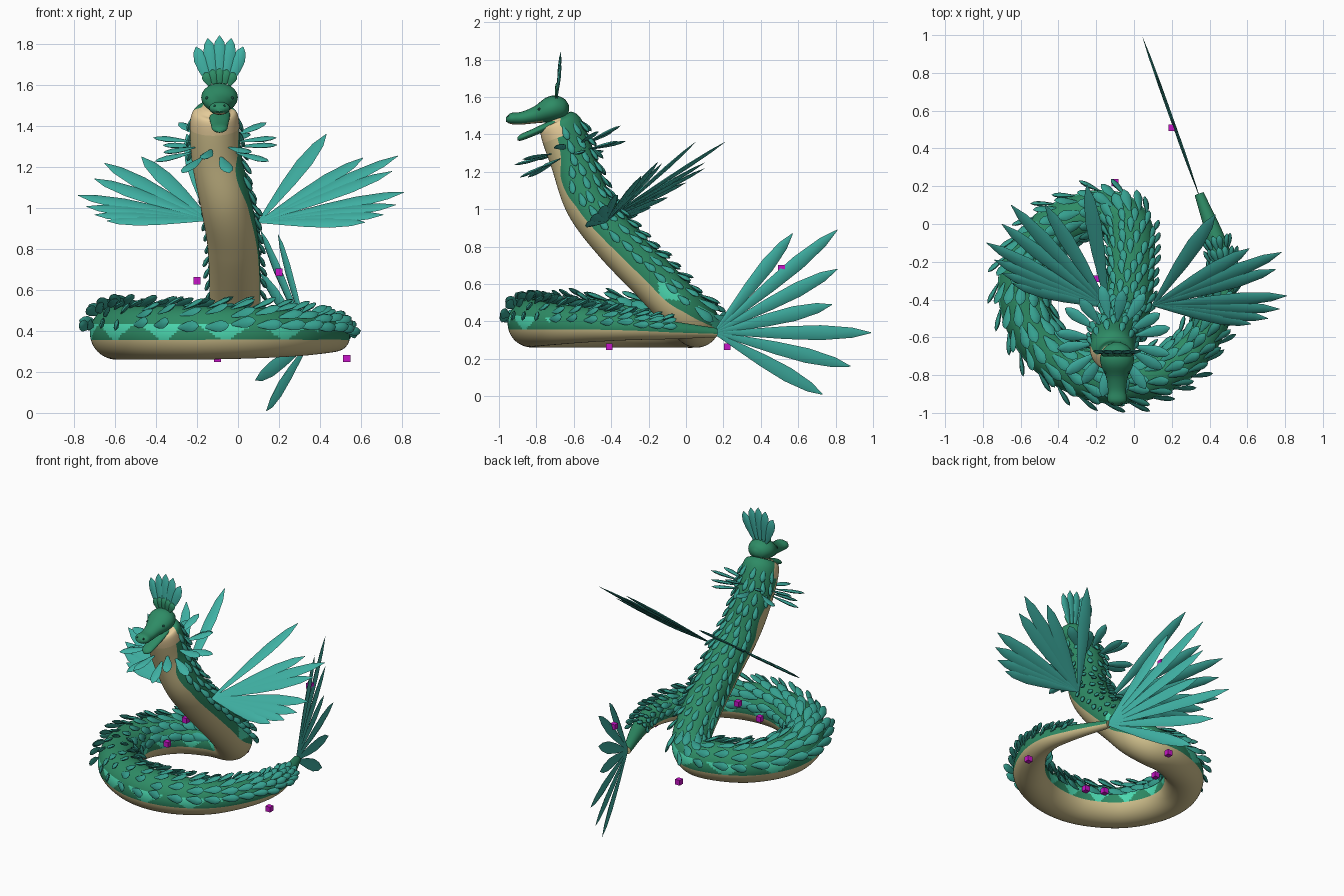
import bpy, bmesh, math, random
from mathutils import Vector as V

random.seed(4)
if "Cube" in bpy.data.objects:
    bpy.data.objects.remove(bpy.data.objects["Cube"], do_unlink=True)


def material(name, *rgb):
    m = bpy.data.materials.new(name)
    m.use_nodes = True
    m.diffuse_color = (*rgb, 1)
    m.node_tree.nodes["Principled BSDF"].inputs["Base Color"].default_value = (*rgb, 1)
    return m


GREEN = material("body green", .027, .26, .13)
TAN = material("belly tan", .62, .52, .26)
PEACH = material("collar peach", .78, .6, .32)
MINT = material("mint patch", .07, .68, .43)
SCALE = material("scale teal", .036, .35, .275)
FEATHER = material("feather teal", .05, .44, .37)
DARK = material("dark green", .01, .07, .05)
MAGENTA = material("magenta", .57, .007, .57)


def finish(name, bm, *mats, smooth=True):
    bmesh.ops.recalc_face_normals(bm, faces=bm.faces)
    mesh = bpy.data.meshes.new(name)
    bm.to_mesh(mesh)
    bm.free()
    for m in mats:
        mesh.materials.append(m)
    ob = bpy.data.objects.new(name, mesh)
    bpy.context.scene.collection.objects.link(ob)
    if smooth:
        bpy.ops.object.select_all(action="DESELECT")
        bpy.context.view_layer.objects.active = ob
        ob.select_set(True)
        bpy.ops.object.shade_smooth_by_angle(angle=math.radians(50))
    return ob


def loft(bm, rings, rule=None):
    """Skin closed rings of points, cap both ends; rule(i, j) gives the material."""
    loops = [[bm.verts.new(p) for p in ring] for ring in rings]
    n = len(loops[0])
    for i in range(len(loops) - 1):
        a, b = loops[i], loops[i + 1]
        for j in range(n):
            k = (j + 1) % n
            f = bm.faces.new((a[j], a[k], b[k], b[j]))
            f.material_index = rule(i, j) if rule else 0
    for i, loop in ((0, loops[0]), (len(loops) - 2, loops[-1])):
        bm.faces.new(loop).material_index = rule(i, 0) if rule else 0


def ellipse(c, u, v, n):
    return [c + u * math.cos(2 * math.pi * j / n) + v * math.sin(2 * math.pi * j / n)
            for j in range(n)]


# Leaf outline shared by feathers and scales: (position, width)
LEAF = [(0, .15), (.2, .48), (.45, .85), (.68, 1), (.88, .68), (1, .05)]


def blade(bm, base, tip, normal, width, thick=.01, sides=6):
    d = tip - base
    side = d.cross(normal).normalized()
    up = side.cross(d).normalized()
    loft(bm, [ellipse(base + d * t, side * (width * w / 2), up * (thick * w), sides)
              for t, w in LEAF])


# Spine: x, y, z, radius
SPINE = [(-.115, -.69, 1.49, .06), (-.115, -.67, 1.445, .115), (-.105, -.6, 1.25, .122),
         (-.06, -.52, 1.03, .125), (-.025, -.37, .83, .125), (-.015, -.16, .61, .125),
         (-.025, -.03, .47, .125), (-.1, .045, .395, .125), (-.25, .045, .385, .125),
         (-.45, -.05, .385, .125), (-.58, -.25, .39, .13), (-.57, -.47, .39, .13),
         (-.44, -.68, .39, .13), (-.2, -.81, .39, .13), (.05, -.81, .39, .125),
         (.27, -.7, .385, .11), (.42, -.5, .38, .09), (.475, -.3, .37, .07),
         (.44, -.1, .355, .05), (.345, .16, .34, .025)]


def spline(points, steps):
    pts = [V(p) for p in points]
    pts = [2 * pts[0] - pts[1]] + pts + [2 * pts[-1] - pts[-2]]
    out = []
    for a, b, c, d in zip(pts, pts[1:], pts[2:], pts[3:]):
        for s in range(steps):
            t = s / steps
            out.append(.5 * (2 * b + (c - a) * t + (2 * a - 5 * b + 4 * c - d) * t ** 2
                             + (3 * b - a - 3 * c + d) * t ** 3))
    return out + [pts[-2]]


samples = spline(SPINE, 24)
frames, dist = [], 0
for i, s in enumerate(samples):
    a, b = samples[max(i - 1, 0)].xyz, samples[min(i + 1, len(samples) - 1)].xyz
    T = (b - a).normalized()
    belly = (V((0, 0, -1)) + T * T.z).normalized()
    dist += (s.xyz - samples[max(i - 1, 0)].xyz).length
    frames.append((s.xyz, s.w, T, belly, T.cross(belly), dist))

# Body with tan belly, peach collar and zigzag mint patches along the coil
SIDES = 72


def body_rule(i, j):
    c = math.cos(2 * math.pi * (j + .5) / SIDES)
    d = frames[i][5]
    if d < .1 and c > -.1:
        return 2
    if c > .3:
        return 1
    zigzag = abs((d / .25) % 1 - .5) * 2
    if 1 < d < 3.3 and -.35 < c < .34 - .75 * zigzag:
        return 3
    return 0


bm = bmesh.new()
loft(bm, [ellipse(p, b * r, s * r, SIDES) for p, r, T, b, s, d in frames], body_rule)
finish("body", bm, GREEN, TAN, PEACH, MINT)

# Scales in staggered rows over the back: small and sparse on the neck, long on the coil
bm = bmesh.new()
row, next_d = 0, .05
for p, r, T, b, s, d in frames:
    if d < next_d or r < .05:
        continue
    coil = d > 1.2
    size = (.13 if coil else .09) * (.4 + .6 * r / .125)
    next_d = d + size * (.74 if coil else .85)
    spread = 1.3 if coil else 1.35
    count = 6 + row % 2
    for k in range(count):
        a = spread * (2 * k / (count - 1) - 1) + random.uniform(-.07, .07)
        out = s * math.sin(a) - b * math.cos(a)
        base = p + out * (r - .004)
        heading = T + out * random.uniform(.25, .55)
        blade(bm, base, base + heading.normalized() * size, out, size * .44, .012)
    row += 1
finish("back_scales", bm, SCALE)

# Wings: flat tilted fans of long feathers; tips are (x, y), height follows the plane
WINGS = {
    "left_wing": (V((.1, -.43, .93)), .15, .79, [
        (.43, .05), (.61, -.13), (.78, -.15), (.75, -.24),
        (.81, -.38), (.77, -.45), (.71, -.5), (.62, -.53)]),
    "right_wing": (V((-.14, -.44, .94)), .17, .675, [
        (-.25, .21), (-.47, .1), (-.65, .1), (-.7, 0),
        (-.78, -.1), (-.74, -.19), (-.7, -.26), (-.64, -.32)])}
for name, (base, slope_x, slope_y, tips) in WINGS.items():
    bm = bmesh.new()
    for x, y in tips:
        z = base.z + slope_x * (x - base.x) + slope_y * (y - base.y)
        blade(bm, base, V((x, y, z)), V((-slope_x, -slope_y, 1)), .085)
    finish(name, bm, FEATHER)

# Tail fan: upright plane of feathers, given as (y, z) tips
bm = bmesh.new()
root = V((.345, .15, .34))
for y, z in [(.57, .87), (.81, .89), (.81, .68), (.78, .49), (.99, .34), (.88, .16), (.73, .01)]:
    blade(bm, root, V((root.x - .357 * (y - root.y), y, z)), V((.94, .336, 0)), .08)
finish("tail_fan", bm, FEATHER)

# Ruff: feathers standing out around the upper neck
bm = bmesh.new()
p, r, T, b, s, d = min(frames, key=lambda f: abs(f[0].z - 1.3))
RUFF = 16
for k in range(RUFF):
    a = 2 * math.pi * k / RUFF
    out = b * math.cos(a) + s * math.sin(a)
    along = T * (.02 if k % 2 else -.02)
    blade(bm, p + out * (r - .01) + along, p + out * (r + .185) + along * 2, T, .064)
finish("neck_ruff", bm, FEATHER)

# Head, snout and lower jaw: sections of (y, z, half width, half height)
HX = -.09


def head_part(name, sections, rule, *mats):
    bm = bmesh.new()
    loft(bm, [ellipse(V((HX, y, z)), V((w, 0, 0)), V((0, 0, h)), 20)
              for y, z, w, h in spline(sections, 4)], rule)
    finish(name, bm, *mats)


head_part("head", [(-.625, 1.54, .015, .015), (-.65, 1.54, .062, .05), (-.7, 1.54, .088, .068),
                   (-.75, 1.53, .084, .066), (-.81, 1.505, .058, .046), (-.88, 1.487, .048, .034),
                   (-.935, 1.485, .05, .03), (-.962, 1.48, .02, .012)],
          lambda i, j: int(12 < i < 26 and 13 <= j <= 16), GREEN, TAN)
head_part("lower_jaw", [(-.67, 1.475, .05, .02), (-.74, 1.445, .05, .022),
                        (-.83, 1.405, .042, .02), (-.88, 1.385, .036, .018),
                        (-.902, 1.375, .012, .008)], None, GREEN)


def bead(name, x, y, z, radius):
    bm = bmesh.new()
    bmesh.ops.create_icosphere(bm, subdivisions=2, radius=radius)
    bmesh.ops.translate(bm, vec=V((HX + x, y, z)), verts=bm.verts)
    finish(name, bm, DARK)


for label, sign in (("left", 1), ("right", -1)):
    bead(label + "_eye", sign * .062, -.785, 1.535, .008)
    bead(label + "_nostril", sign * .024, -.95, 1.497, .006)

# Crest: feathers on the crown with short green ones at their roots
for name, mat, length, width, y in (("crest", FEATHER, .25, .066, -.69),
                                    ("crest_roots", GREEN, .09, .05, -.697)):
    bm = bmesh.new()
    for k in range(5):
        f = k / 2 - 1
        base = V((HX + .045 * f, y, 1.59))
        tip = base + V((.07 * f * length / .25, length * .08, length * (1 - .22 * f * f)))
        blade(bm, base, tip, V((0, 1, 0)), width)
    finish(name, bm, mat)

# Small floating cubes
bm = bmesh.new()
for spot in [(.2, .51, .685), (-.1, .22, .265), (.53, -.41, .265), (-.2, -.29, .645),
             (-.38, -.24, .41), (-.13, -.63, .39), (-.1, -.41, .265)]:
    made = bmesh.ops.create_cube(bm, size=.036)["verts"]
    bmesh.ops.translate(bm, vec=V(spot), verts=made)
finish("marker_cubes", bm, MAGENTA, smooth=False)
